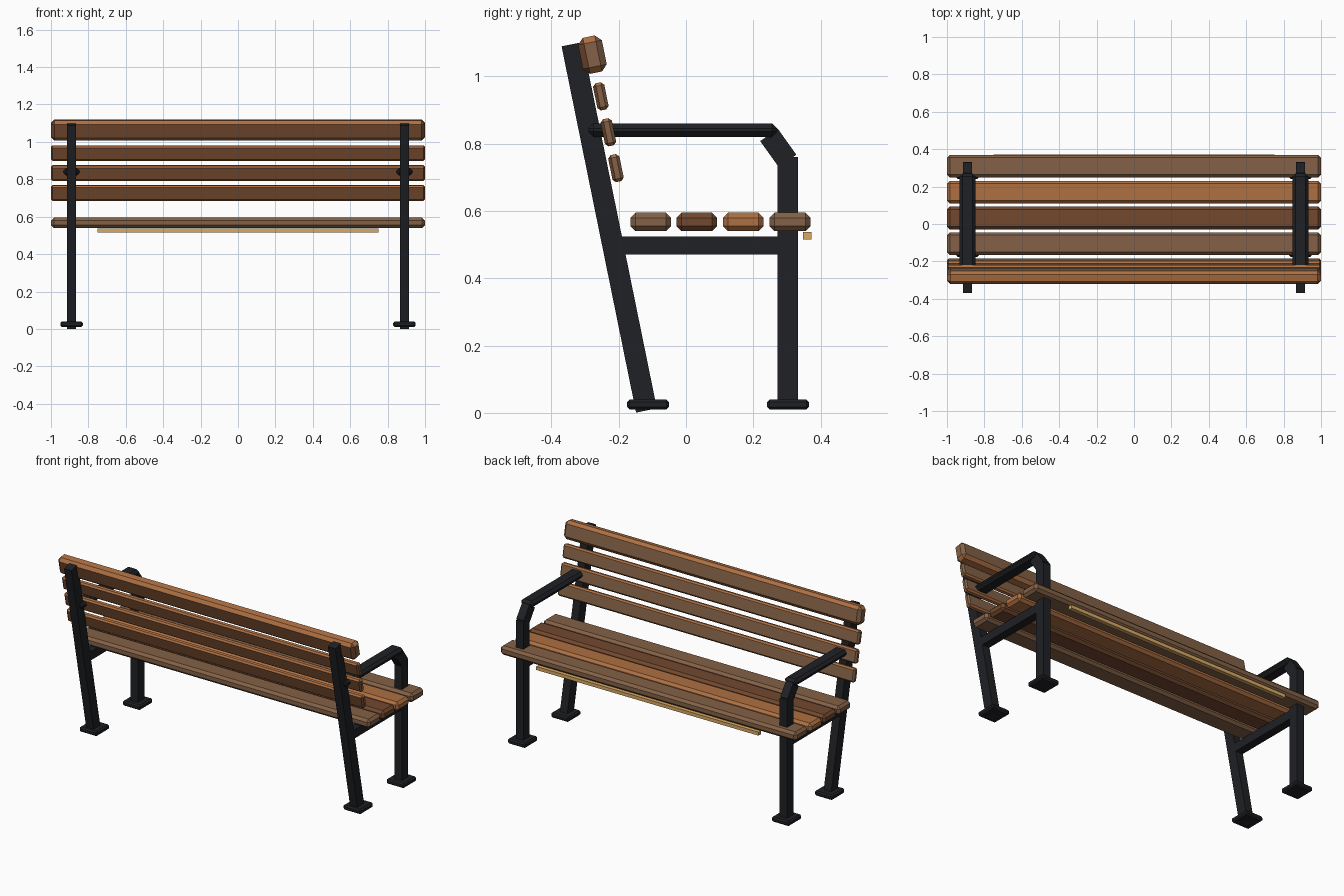
import bpy, bmesh
from math import radians
from mathutils import Matrix

if "Cube" in bpy.data.objects:
    bpy.data.objects.remove(bpy.data.objects["Cube"])


def mat(name, r, g, b):
    m = bpy.data.materials.new(name)
    m.diffuse_color = (r, g, b, 1)
    m.use_nodes = True
    m.node_tree.nodes["Principled BSDF"].inputs["Base Color"].default_value = m.diffuse_color
    return m


IRON = mat("iron", 0.014, 0.015, 0.018)
GREY = mat("weathered_wood", 0.23, 0.12, 0.063)
WARM = mat("warm_wood", 0.42, 0.16, 0.055)
DARK = mat("dark_wood", 0.17, 0.066, 0.028)
GOLD = mat("pale_trim", 0.70, 0.40, 0.13)


def box(name, loc, size, mats, lean=0.0, bevel=0.0):
    """Flat-shaded box, optionally chamfered, leaning back about x."""
    bm = bmesh.new()
    bmesh.ops.create_cube(bm, size=1, matrix=Matrix.Diagonal((*size, 1)))
    if bevel:
        bmesh.ops.bevel(bm, geom=bm.edges[:], offset=bevel, segments=1,
                        affect='EDGES', profile=0.5)
    bm.normal_update()
    # With three materials: front, top/bottom, rear
    if len(mats) == 3:
        for f in bm.faces:
            n = f.normal
            f.material_index = 1 if abs(n.z) > 0.6 else (2 if n.y < -0.3 else 0)
    me = bpy.data.meshes.new(name)
    bm.to_mesh(me)
    bm.free()
    for m in mats:
        me.materials.append(m)
    ob = bpy.data.objects.new(name, me)
    ob.location = loc
    ob.rotation_euler.x = radians(lean)
    bpy.context.collection.objects.link(ob)
    return ob


LEAN = 11.5

# Iron end frames, one per side
for side, x in (("left", -0.89), ("right", 0.89)):
    def iron(part, y, z, size, lean=0, bevel=0):
        box(f"{side}_{part}", (x, y, z), size, [IRON], lean, bevel)

    iron("front_leg", 0.302, 0.385, (0.05, 0.061, 0.75))
    iron("back_leg", -0.228, 0.551, (0.05, 0.063, 1.11), LEAN)
    iron("front_foot", 0.303, 0.025, (0.12, 0.125, 0.03), 0, 0.008)
    iron("back_foot", -0.113, 0.025, (0.12, 0.125, 0.03), 0, 0.008)
    iron("seat_support", 0.035, 0.497, (0.05, 0.48, 0.053))
    iron("armrest", -0.01, 0.84, (0.085, 0.56, 0.04), 0, 0.015)
    iron("armrest_bend", 0.274, 0.787, (0.05, 0.064, 0.095), 35.5)

# Seat slats
for i, (y, wood) in enumerate(((-0.105, GREY), (0.032, DARK),
                               (0.17, WARM), (0.309, GREY))):
    box(f"seat_slat_{i + 1}", (0, y, 0.567), (2, 0.121, 0.055), [wood], 0, 0.015)

# Backrest slats and thick top rail
back = [GREY, WARM, DARK]
for i in range(3):
    box(f"back_slat_{i + 1}", (0, -0.208 - 0.0225 * i, 0.727 + 0.1065 * i),
        (2, 0.034, 0.082), back, LEAN, 0.009)
box("top_rail", (0, -0.278, 1.064), (2, 0.072, 0.109), back, LEAN, 0.018)

# Thin trim under the seat front
box("seat_trim", (0, 0.36, 0.526), (1.5, 0.025, 0.021), [GOLD])
